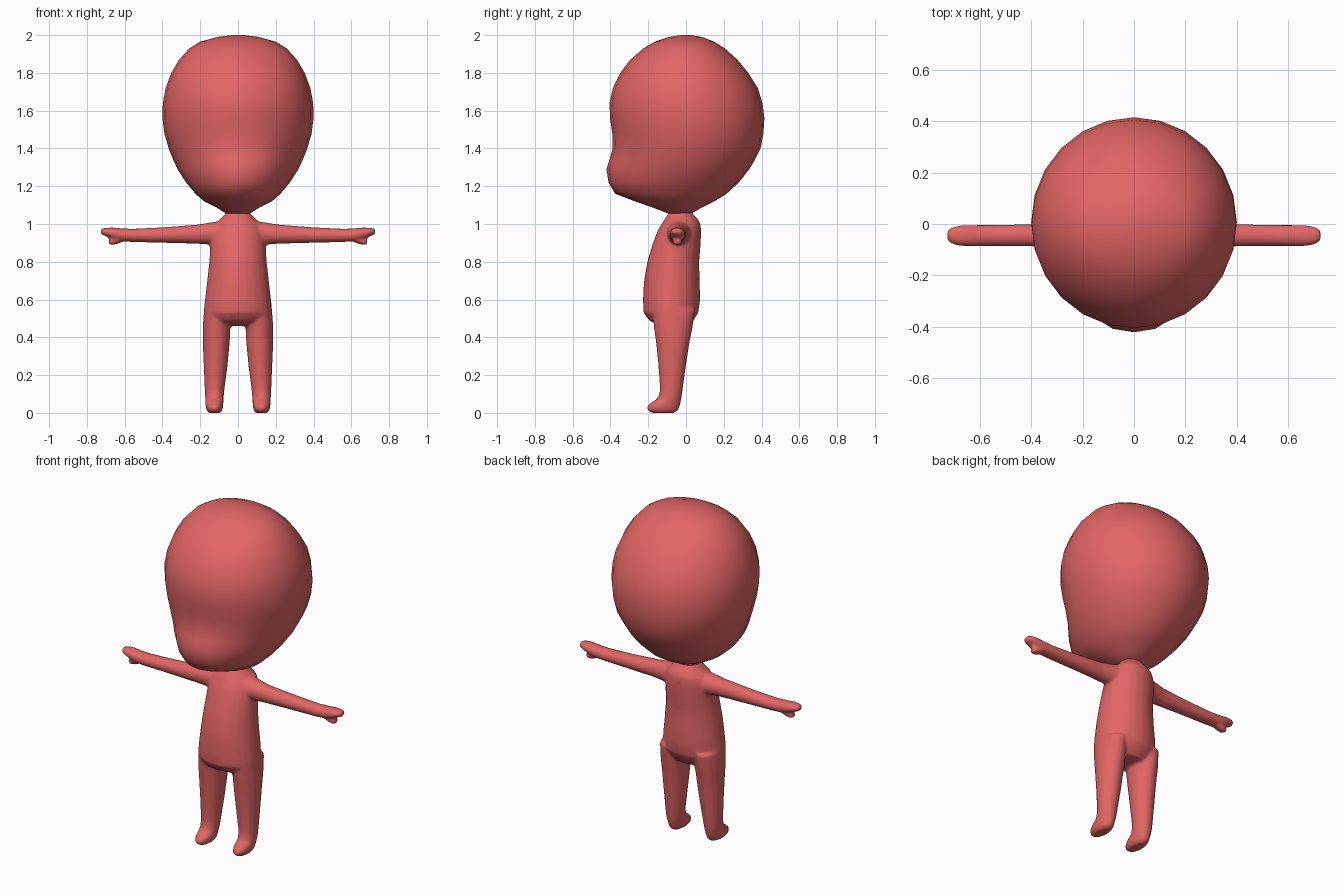
import bpy, bmesh, math

skin = bpy.data.materials.new("coral_red")
skin.diffuse_color = (0.76, 0.13, 0.13, 1)


def loft(name, rings, sides, axis="z", bump=None):
    """Closed skin through rings (t, u0, u1, v0, v1[, extra]) stacked along an axis."""
    bm = bmesh.new()
    loops = []
    for i, r in enumerate(rings):
        t, u0, u1, v0, v1 = r
        cu, cv = (u0 + u1) / 2, (v0 + v1) / 2
        loop = []
        for k in range(sides):
            a = 2 * math.pi * k / sides
            u = cu + (u1 - u0) / 2 * math.cos(a)
            v = cv + (v1 - v0) / 2 * math.sin(a)
            if bump and v < cv:
                v -= bump.get(t, 0) * math.exp(-(u / 0.2) ** 4)
            loop.append(bm.verts.new((u, v, t) if axis == "z" else (t, u, v)))
        loops.append(loop)
    for a, b in zip(loops, loops[1:]):
        for k in range(sides):
            n = (k + 1) % sides
            bm.faces.new((a[k], a[n], b[n], b[k]))
    bm.faces.new(loops[0][::-1])
    bm.faces.new(loops[-1])
    bmesh.ops.recalc_face_normals(bm, faces=bm.faces)
    me = bpy.data.meshes.new(name)
    bm.to_mesh(me)
    bm.free()
    me.materials.append(skin)
    ob = bpy.data.objects.new(name, me)
    bpy.context.collection.objects.link(ob)
    return ob


def finish(ob):
    for p in ob.data.polygons:
        p.use_smooth = True


# Head: z, half width, front y, back y
profile = [(1.05, .055, -.08, .02), (1.085, .11, -.17, .08), (1.12, .18, -.27, .15),
           (1.16, .225, -.345, .215), (1.22, .275, -.375, .28), (1.29, .32, -.375, .335),
           (1.34, .343, -.375, .365), (1.4, .367, -.38, .395), (1.48, .39, -.39, .41),
           (1.56, .4, -.402, .415), (1.64, .398, -.405, .405), (1.72, .383, -.387, .38),
           (1.8, .353, -.348, .33), (1.87, .312, -.295, .272), (1.93, .257, -.225, .205),
           (1.965, .2, -.165, .15), (1.99, .11, -.09, .085), (2.0, .03, -.03, .03)]
chin = {1.16: .03, 1.22: .035, 1.29: .046, 1.34: .03, 1.4: .008}
head = loft("head", [(z, -w, w, f, b) for z, w, f, b in profile], 24, bump=chin)
finish(head)

# Torso and neck
torso = loft("body", [(z, -w, w, f, b) for z, w, f, b in [
    (.46, .10, -.14, .02), (.49, .168, -.195, .04), (.53, .182, -.225, .065),
    (.6, .175, -.228, .075), (.7, .163, -.222, .072), (.8, .152, -.205, .07),
    (.9, .146, -.175, .078), (.96, .14, -.152, .08), (1.0, .125, -.13, .077),
    (1.03, .09, -.11, .06), (1.06, .062, -.09, .03), (1.1, .062, -.09, .03)]], 24)

parts = [torso]
for s in (-1, 1):
    # Leg with forward pointing foot
    leg = [(0, .095, .155, -.185, -.06), (.015, .082, .167, -.205, -.04),
           (.035, .078, .172, -.207, -.033), (.055, .077, .173, -.185, -.028),
           (.075, .076, .174, -.15, -.024), (.12, .072, .176, -.138, -.018),
           (.25, .055, .182, -.146, .0), (.38, .043, .186, -.16, .02),
           (.45, .04, .187, -.17, .035), (.55, .05, .18, -.18, .05)]
    parts.append(loft("leg", [(z, min(s * a, s * b), max(s * a, s * b), f, k)
                              for z, a, b, f, k in leg], 16))
    # Arm and mitten
    arm = [(.06, -.11, .04, .89, 1.02), (.14, -.1, .02, .89, 1.01),
           (.22, -.093, .005, .895, .997), (.4, -.088, .0, .9, .983),
           (.56, -.087, -.003, .904, .975), (.62, -.088, -.003, .908, .978),
           (.67, -.087, -.004, .923, .982), (.705, -.08, -.01, .938, .98),
           (.727, -.065, -.025, .945, .975)]
    parts.append(loft("arm", [(s * r[0],) + r[1:] for r in arm], 14, "x"))
    # Thumb
    thumb = [(.6, -.07, -.02, .91, .95), (.64, -.073, -.017, .893, .935),
             (.67, -.07, -.02, .887, .925), (.685, -.06, -.03, .893, .918)]
    parts.append(loft("thumb", [(s * r[0],) + r[1:] for r in thumb], 10, "x"))

# Fuse limbs and torso into one soft body
bpy.ops.object.select_all(action="DESELECT")
for p in parts:
    p.select_set(True)
bpy.context.view_layer.objects.active = torso
bpy.ops.object.join()
fuse = torso.modifiers.new("fuse", "REMESH")
fuse.mode = "VOXEL"
fuse.voxel_size = 0.008
fuse.use_smooth_shade = True
soft = torso.modifiers.new("soften", "SMOOTH")
soft.factor = 0.5
soft.iterations = 6
slim = torso.modifiers.new("slim", "DECIMATE")
slim.ratio = 0.15
finish(torso)
